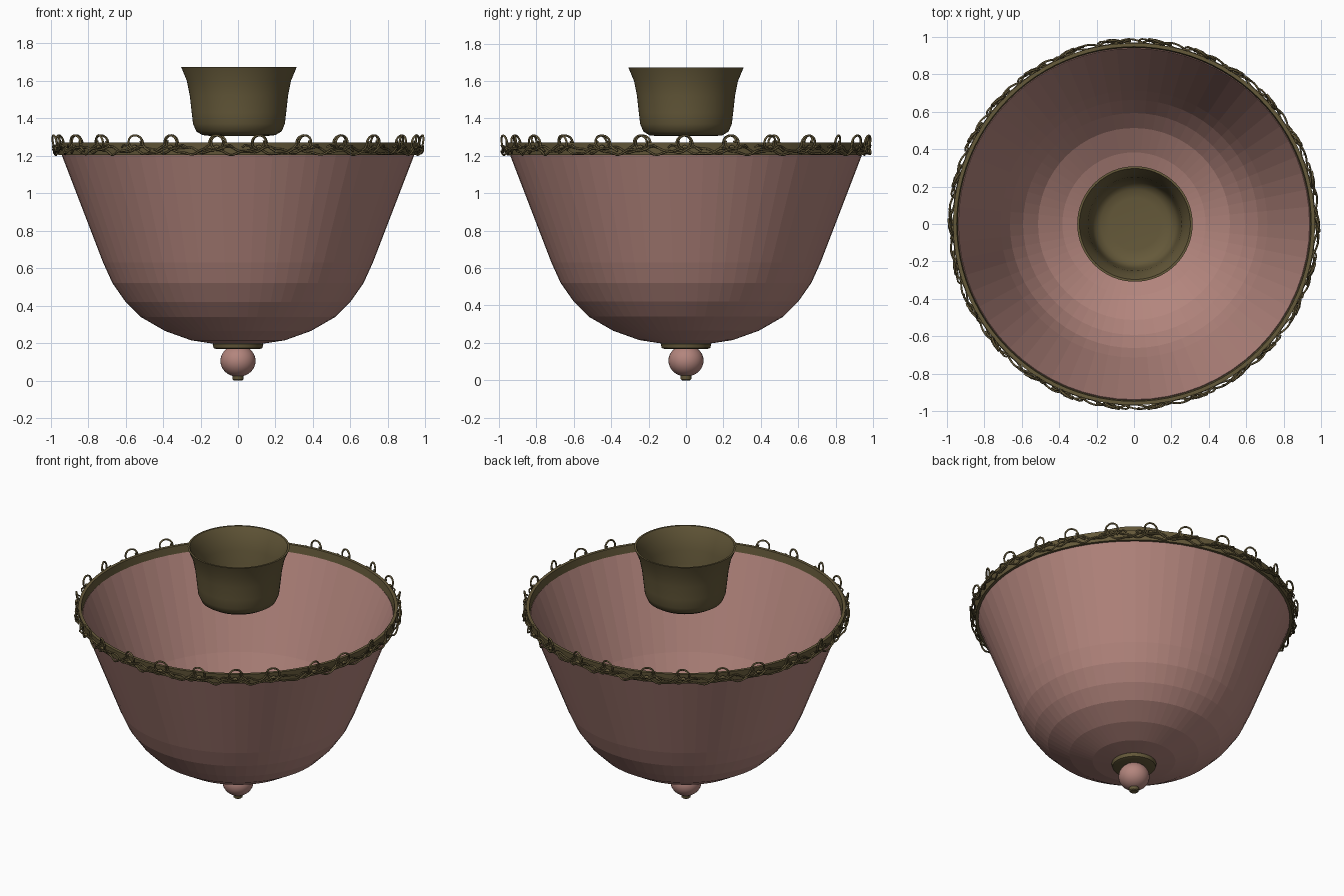
import bpy, math, random
from math import sin, cos, pi, tau

random.seed(4)
if "Cube" in bpy.data.objects:
    bpy.data.objects.remove(bpy.data.objects["Cube"], do_unlink=True)


def material(name, rgb):
    m = bpy.data.materials.new(name)
    m.use_nodes = True
    m.diffuse_color = (*rgb, 1)
    m.node_tree.nodes["Principled BSDF"].inputs["Base Color"].default_value = (*rgb, 1)
    return m


rose = material("dusty rose glass", (0.45, 0.235, 0.205))
bronze = material("aged bronze", (0.13, 0.10, 0.042))


def lathe(name, profile, mat, segments=64, smooth=30, closed=False):
    """Revolve (radius, height) points around the z axis."""
    n = len(profile)
    verts = [(r * cos(tau * s / segments), r * sin(tau * s / segments), z)
             for s in range(segments) for r, z in profile]
    faces = []
    for s in range(segments):
        a, b = s * n, (s + 1) % segments * n
        for i in range(n if closed else n - 1):
            j = (i + 1) % n
            faces.append((a + i, b + i, b + j, a + j))
    if not closed:
        faces.append([s * n for s in reversed(range(segments))])
        faces.append([s * n + n - 1 for s in range(segments)])
    mesh = bpy.data.meshes.new(name)
    mesh.from_pydata(verts, [], faces)
    mesh.materials.append(mat)
    obj = bpy.data.objects.new(name, mesh)
    bpy.context.collection.objects.link(obj)
    if smooth:
        bpy.ops.object.select_all(action='DESELECT')
        obj.select_set(True)
        bpy.context.view_layer.objects.active = obj
        bpy.ops.object.shade_smooth_by_angle(angle=math.radians(smooth))
    return obj


def wires(name, paths, radius, cyclic=False):
    """Round bronze wires, one spline for each path."""
    curve = bpy.data.curves.new(name, 'CURVE')
    curve.dimensions = '3D'
    curve.bevel_depth = radius
    curve.bevel_resolution = 1
    curve.use_fill_caps = True
    for path in paths:
        spline = curve.splines.new('POLY')
        spline.points.add(len(path) - 1)
        for point, co in zip(spline.points, path):
            point.co = (*co, 1)
        spline.use_cyclic_u = cyclic
        spline.use_smooth = True
    curve.materials.append(bronze)
    obj = bpy.data.objects.new(name, curve)
    bpy.context.collection.objects.link(obj)


def around(angle, r, z):
    return (r * cos(angle), r * sin(angle), z)


# Thin glass bowl, faceted in rings
outer = [(0.12, 0.195), (0.25, 0.215), (0.39, 0.265), (0.52, 0.34), (0.60, 0.42),
         (0.67, 0.52), (0.72, 0.63), (0.945, 1.215)]
inner = [(r - 0.008, z + 0.008) for r, z in reversed(outer)]
lathe("bowl", outer + inner, rose, 64, smooth=0)

# Flat rim band
lathe("rim_band", [(0.938, 1.205), (0.958, 1.205), (0.966, 1.27), (0.946, 1.27)],
      bronze, 96, closed=True)

# Hanging cup above the bowl
cup_out = [(0.15, 1.305), (0.195, 1.31), (0.228, 1.33), (0.245, 1.37), (0.252, 1.43),
           (0.262, 1.52), (0.278, 1.60), (0.308, 1.672)]
cup_in = [(r - 0.012, z + 0.012) for r, z in reversed(cup_out[:-1])]
cup = lathe("ceiling_cup", cup_out + [(0.296, 1.672)] + cup_in, bronze, 64, smooth=40)
cup.location.x = 0.005

# Finial under the bowl
lathe("finial_plate", [(0.115, 0.168), (0.13, 0.173), (0.135, 0.195), (0.12, 0.205)], bronze, 48)
ball = [(0.094 * cos(t), 0.105 + 0.085 * sin(t))
        for t in (-pi / 2 + 0.1 + (pi - 0.2) * i / 16 for i in range(17))]
lathe("finial_ball", ball, rose, 32, smooth=40)
lathe("finial_tip", [(0.022, 0.0), (0.028, 0.005), (0.03, 0.025), (0.02, 0.035)], bronze, 24)

# Two vines twisting around the band
for number, (z0, phase) in enumerate([(1.232, 0), (1.222, 2.4)]):
    path = []
    for i in range(416):
        a = tau * i / 416
        path.append(around(a, 0.975 + 0.012 * cos(26 * a + phase),
                           z0 + 0.014 * sin(26 * a + phase) + 0.005 * sin(61 * a + phase)))
    wires(f"vine_{number + 1}", [path], 0.0055, cyclic=True)

# Curled tendrils standing along the rim, with side shoots below
count = 26
curls, shoots, buds = [], [], []
for k in range(count):
    a0 = -pi / 2 + tau * (k + 0.5) / count + random.uniform(-0.015, 0.015)
    flip = random.choice((-1, 1))
    curl = [around(a0 - flip * 0.09, 0.975, 1.225), around(a0 - flip * 0.065, 0.979, 1.24)]
    for i in range(21):
        t = pi * 1.08 - 2.2 * pi * i / 20
        size = 0.043 - 0.012 * i / 20
        curl.append(around(a0 - flip * -size * cos(t), 0.978 + 0.012 * sin(t + 1),
                           1.269 + size * sin(t)))
    curls.append(curl)
    shoots.append([around(a0 + flip * s, 0.976 + b, 1.232 + h) for s, b, h in
                   ((0.03, 0, 0), (0.05, 0.01, 0.02), (0.075, 0.012, 0.024), (0.09, 0.005, 0.012))])
    buds.append([around(a0 + s * 0.012, 0.984, 1.25 - 0.006 * abs(s)) for s in (-1, 0, 1)])
wires("curled_tendrils", curls, 0.0058)
wires("side_shoots", shoots, 0.005)
wires("buds", buds, 0.009)
